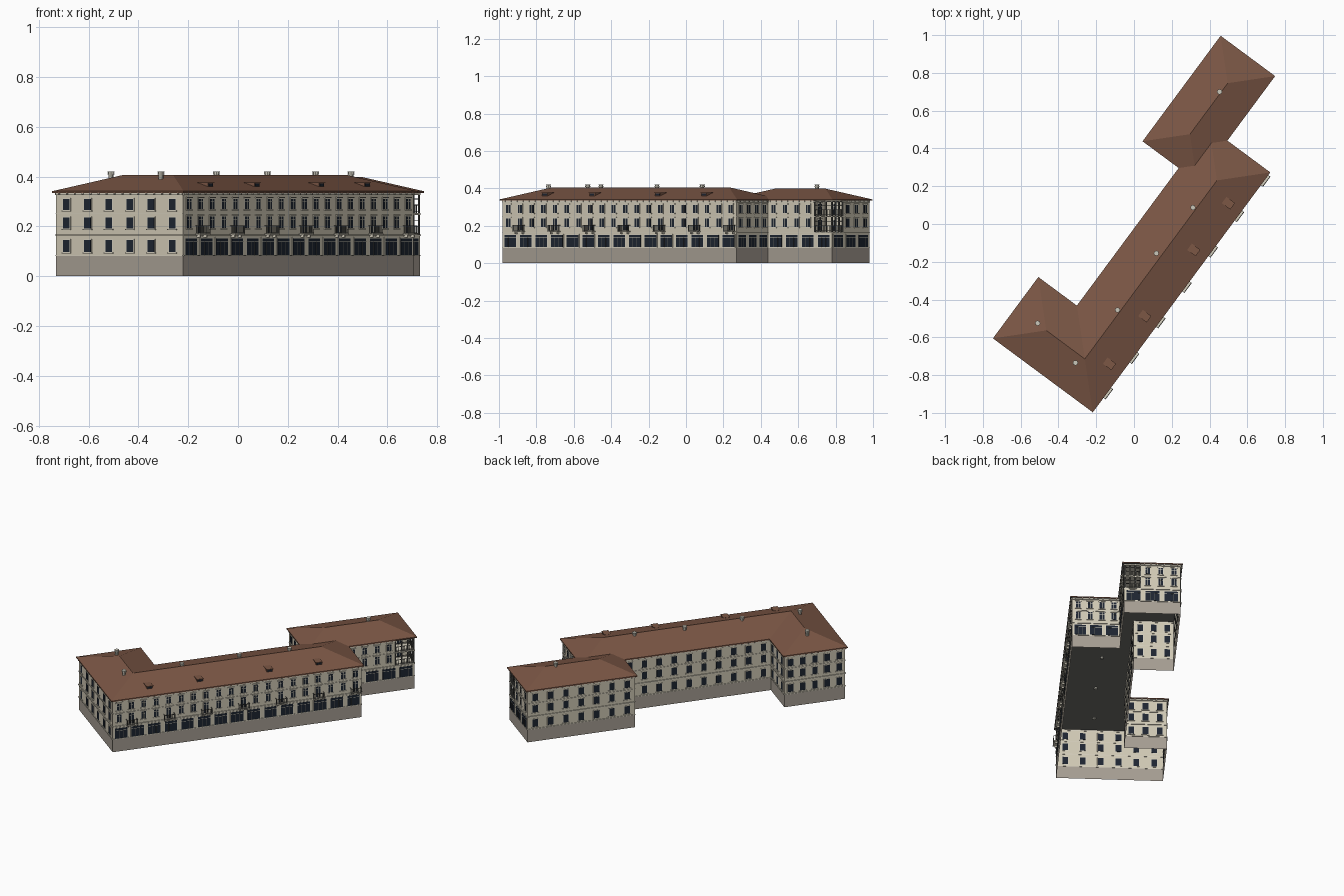
import bpy, bmesh, math
from mathutils import Vector, Matrix

if "Cube" in bpy.data.objects:
    bpy.data.objects.remove(bpy.data.objects["Cube"])

# Local plan axes: u along the long street front, v towards the courtyard
A = Vector((-0.218, -0.997, 0))
U = Vector((0.595, 0.804, 0)).normalized()
V = Vector((-U.y, U.x, 0))
def W(u, v, z):
    return A + U * u + V * v + Vector((0, 0, z))

COL = {"wall": (0.63, 0.58, 0.46), "plinth": (0.38, 0.34, 0.29), "roof": (0.2, 0.095, 0.06),
       "glass": (0.012, 0.018, 0.03), "trim": (0.66, 0.62, 0.51), "iron": (0.1, 0.1, 0.09),
       "ceiling": (0.16, 0.16, 0.15), "chimney": (0.6, 0.58, 0.5)}
MAT = {}
for k, c in COL.items():
    MAT[k] = bpy.data.materials.new(k)
    MAT[k].diffuse_color = (*c, 1)

parts = {}
def part(name, *mats):
    if name not in parts:
        parts[name] = (bmesh.new(), mats)
    return parts[name][0]

def box(bm, u0, u1, v0, v1, z0, z1):
    vs = [bm.verts.new(W(u, v, z)) for z in (z0, z1)
          for u, v in ((u0, v0), (u1, v0), (u1, v1), (u0, v1))]
    for f in ((3, 2, 1, 0), (4, 5, 6, 7), (0, 1, 5, 4), (1, 2, 6, 5), (2, 3, 7, 6), (3, 0, 4, 7)):
        bm.faces.new([vs[i] for i in f])

class Face:
    """A facade: s runs along it, d outwards"""
    def __init__(self, p, q):
        self.p = Vector(p)
        self.t = Vector(q) - self.p
        self.L = self.t.length
        self.t.normalize()
        self.n = Vector((self.t.y, -self.t.x))
    def box(self, bm, s0, s1, d0, d1, z0, z1):
        a = self.p + self.t * s0 + self.n * d0
        b = self.p + self.t * s1 + self.n * d1
        box(bm, min(a.x, b.x), max(a.x, b.x), min(a.y, b.y), max(a.y, b.y), z0, z1)

def strip(bm, pts, z0, z1):
    for p, q in zip(pts, pts[1:] + pts[:1]):
        bm.faces.new([bm.verts.new(W(*c)) for c in
                      ((*p, z0), (*q, z0), (*q, z1), (*p, z1))])

glass = part("window_glass", "glass")
trim = part("window_frames", "trim")
bands = part("string_courses", "trim")
iron = part("balcony_railings", "iron")
slabs = part("balcony_slabs", "trim")

# Walls: full outline below, corner loggia notched out above
plan = [(.012, .012), (1.568, .012), (1.568, .295), (1.993, .295), (1.993, .63),
        (1.322, .63), (1.322, .392), (.392, .392), (.392, .646), (.012, .646)]
notch = [(1.873, .295), (1.873, .395), (1.993, .395)]
strip(part("plinth", "plinth"), plan, 0, .083)
strip(part("ground_floor_walls", "wall"), plan, .083, .165)
strip(part("upper_walls", "wall"), plan[:3] + notch + plan[4:], .165, .336)

def window(f, s, w, z0, z1, fancy):
    f.box(glass, s - w / 2, s + w / 2, -.002, .003, z0, z1)
    f.box(trim, s - w / 2 - .004, s + w / 2 + .004, -.001, .002, z0 - .004, z1 + .004)
    f.box(trim, s - w / 2 - .006, s + w / 2 + .006, 0, .006, z0 - .006, z0 - .002)
    if fancy:
        f.box(trim, s - .0015, s + .0015, 0, .004, z0, z1)
        f.box(trim, s - w / 2, s + w / 2, 0, .004, z1 - .013, z1 - .011)
        f.box(trim, s - w / 2 - .006, s + w / 2 + .006, 0, .006, z1 + .004, z1 + .008)

def railing(f, s0, s1, d, z0, h, n):
    f.box(iron, s0, s1, d - .002, d + .001, z0 + h - .003, z0 + h)
    f.box(iron, s0, s1, d - .002, d + .001, z0 + .004, z0 + .006)
    for i in range(n + 1):
        s = s0 + (s1 - s0) * i / n
        f.box(iron, s - .001, s + .001, d - .001, d + .001, z0, z0 + h)

def balcony(f, s):
    f.box(slabs, s - .033, s + .033, 0, .026, .166, .171)
    railing(f, s - .032, s + .032, .024, .171, .033, 9)
    for e in (-.032, .032):
        f.box(iron, s + e - .001, s + e + .001, 0, .025, .201, .204)
        for d in (.006, .012, .018):
            f.box(iron, s + e - .0008, s + e + .0008, d, d + .0016, .171, .202)
    for e in (-.022, .022):
        f.box(slabs, s + e - .003, s + e + .003, 0, .016, .156, .166)

# Facades: corners, upper window count, shopfront count (0 = plain), upper span
N = len(plan)
spec = [(20, 15, 0, 0), (4, 3, 0, 0), (4, 4, 0, .12), (3, 3, .1, 0), (7, 0, 0, 0),
        (3, 0, 0, 0), (10, 0, 0, 0), (3, 0, 0, 0), (5, 0, 0, 0), (6, 0, 0, 0)]
for i, (nu, ns, lo, hi) in enumerate(spec):
    f = Face(plan[i], plan[(i + 1) % N])
    f.box(bands, 0, f.L, -.001, .004, .081, .085)
    f.box(bands, 0, f.L, -.001, .005, .163, .168)
    f.box(bands, lo, f.L - hi, -.001, .003, .249, .252)
    f.box(bands, lo, f.L - hi, -.001, .006, .325, .334)
    pitch = (f.L - lo - hi) / nu
    for k in range(nu):
        s = lo + (k + .5) * pitch
        if ns:
            door = i == 0 and k % 3 == 1
            window(f, s, .028, .174 if door else .193, .24, True)
            window(f, s, .028, .269, .31, True)
            if door:
                balcony(f, s)
        else:
            for z0, z1 in ((.097, .145), (.191, .236), (.266, .31)):
                window(f, s, .033, z0, z1, False)
    # Shopfronts with mullions and transom
    for k in range(ns):
        p = f.L / ns
        s, w = (k + .5) * p, p * .74
        f.box(glass, s - w / 2, s + w / 2, -.002, .003, .086, .152)
        f.box(trim, s - w / 2 - .005, s + w / 2 + .005, -.001, .002, .085, .157)
        f.box(trim, s - w / 2, s + w / 2, 0, .004, .137, .139)
        for e in (-w / 6, w / 6):
            f.box(iron, s + e - .001, s + e + .001, 0, .004, .086, .138)
    # Brackets under the eaves
    nb = round((f.L - lo - hi) / .04)
    for k in range(nb):
        s = lo + (k + .5) * (f.L - lo - hi) / nb
        f.box(bands, s - .003, s + .003, 0, .011, .328, .334)

# Corner loggia: floors, posts, railings and inner doors
lf = Face((1.873, .295), (1.993, .295))
rf = Face((1.993, .295), (1.993, .395))
for z in (.161, .246, .326):
    box(part("loggia_floors", "trim"), 1.873, 1.995, .293, .395, z, z + .007)
posts = part("loggia_posts", "iron")
for f in (lf, rf):
    for k in range(4):
        s = .003 + (f.L - .006) * k / 3
        f.box(posts, s - .003, s + .003, -.005, .001, .165, .33)
    for z in (.168, .253):
        railing(f, 0, f.L, -.001, z, .034, 12)
        f.box(posts, 0, f.L, -.004, 0, z + .055, z + .058)
for f in (Face((1.873, .295), (1.873, .395)), Face((1.873, .395), (1.993, .395))):
    for z in (.172, .257):
        window(f, f.L / 2, .034, z, z + .06, True)

# Hipped roofs with flat ceiling underside, all at the same pitch
def hip(name, u0, u1, v0, v1):
    bm = part(name, "roof", "ceiling")
    c = [(u0, v0), (u1, v0), (u1, v1), (u0, v1)]
    lo = [bm.verts.new(W(*p, .334)) for p in c]
    e = [bm.verts.new(W(*p, .341)) for p in c]
    h = min(u1 - u0, v1 - v0) / 2
    z = .341 + .32 * h
    if u1 - u0 > v1 - v0:
        a, b = bm.verts.new(W(u0 + h, v0 + h, z)), bm.verts.new(W(u1 - h, v0 + h, z))
        fs = [(e[0], e[1], b, a), (e[1], e[2], b), (e[2], e[3], a, b), (e[3], e[0], a)]
    else:
        a, b = bm.verts.new(W(u0 + h, v0 + h, z)), bm.verts.new(W(u0 + h, v1 - h, z))
        fs = [(e[0], e[1], a), (e[1], e[2], b, a), (e[2], e[3], b), (e[3], e[0], a, b)]
    for f in fs:
        bm.faces.new(f)
    for i in range(4):
        j = (i + 1) % 4
        bm.faces.new((lo[i], lo[j], e[j], e[i]))
    bm.faces.new(lo[::-1]).material_index = 1

hip("main_roof", 0, 1.58, 0, .404)
hip("wing_roof", 0, .404, 0, .658)
hip("end_block_roof", 1.31, 2.005, .283, .642)

# Roof dormers
for u in (.259, .573, 1.009, 1.317):
    box(part("dormers", "roof"), u - .018, u + .018, .058, .108, .35, .374)
    box(part("dormer_lids", "roof"), u - .021, u + .021, .054, .11, .374, .377)
    box(part("dormer_glass", "glass"), u - .014, u + .014, .056, .06, .361, .372)

# Chimneys
ch = part("chimneys", "chimney")
for x, y in ((-.51, -.525), (-.31, -.735), (-.087, -.455), (.118, -.155), (.312, .087), (.453, .70)):
    for r, z0, z1 in ((.010, .325, .408), (.014, .408, .412), (.011, .412, .417), (.014, .417, .42)):
        bmesh.ops.create_cone(ch, cap_ends=True, segments=8, radius1=r, radius2=r, depth=z1 - z0,
                              matrix=Matrix.Translation((x, y, (z0 + z1) / 2)))

for name, (bm, mats) in parts.items():
    me = bpy.data.meshes.new(name)
    bm.to_mesh(me)
    bm.free()
    for m in mats:
        me.materials.append(MAT[m])
    bpy.context.collection.objects.link(bpy.data.objects.new(name, me))

for m in bpy.data.materials:
    if m.users and not m.is_grease_pencil:
        m.use_nodes = True
        m.node_tree.nodes["Principled BSDF"].inputs["Base Color"].default_value = m.diffuse_color
